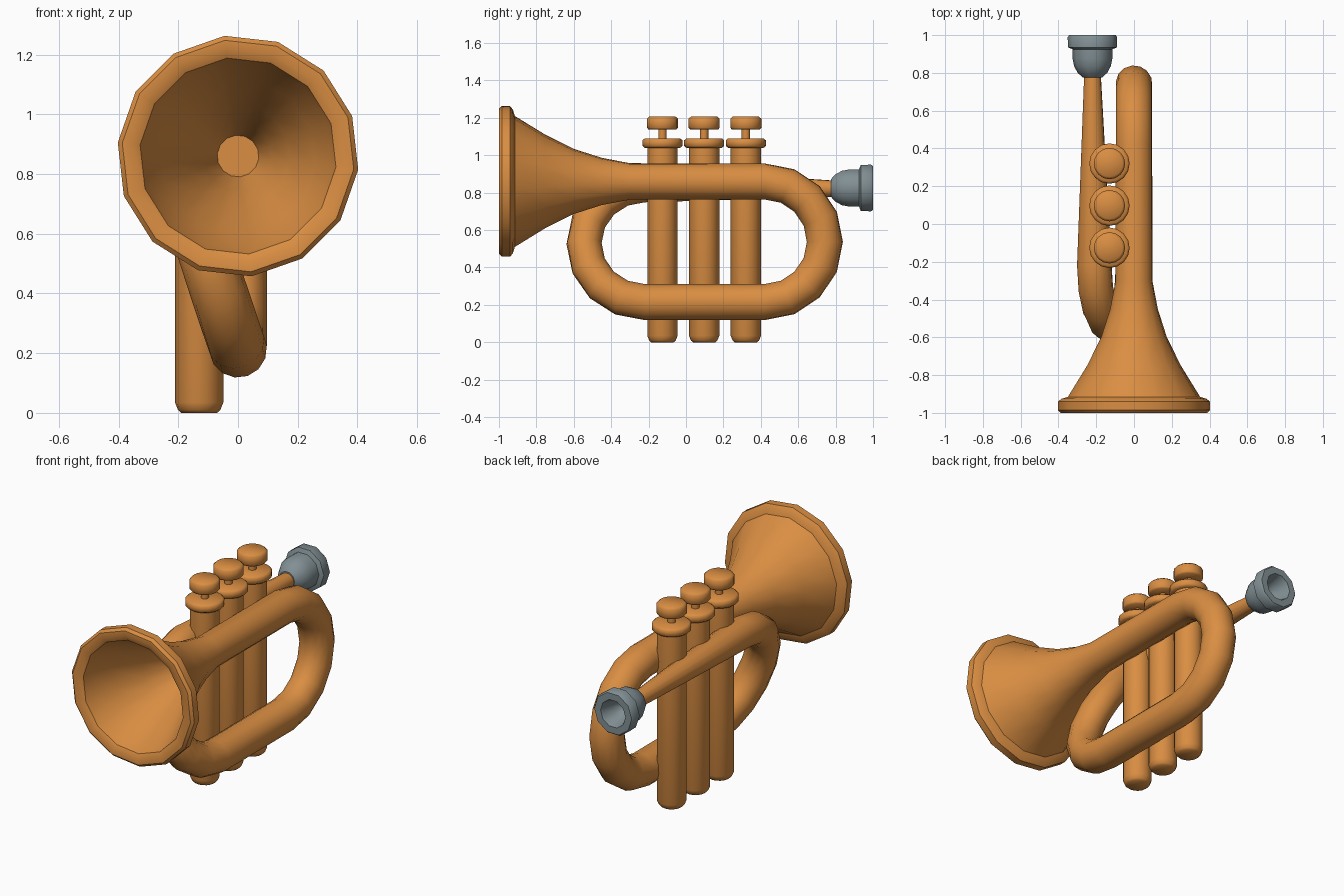
import bpy, bmesh, math
from mathutils import Vector

if "Cube" in bpy.data.objects:
    bpy.data.objects.remove(bpy.data.objects["Cube"])


def material(name, color):
    m = bpy.data.materials.new(name)
    m.diffuse_color = (*color, 1)
    m.use_nodes = True
    m.node_tree.nodes["Principled BSDF"].inputs["Base Color"].default_value = m.diffuse_color
    return m


BRASS = material("warm brass", (0.70, 0.27, 0.055))
STEEL = material("blue grey metal", (0.22, 0.275, 0.295))


def skin(name, rings, sides, mat, angle=40, phase=0.0):
    """Skin a closed surface over rings given as (centre, radius, direction)."""
    bm = bmesh.new()
    loops = []
    for centre, radius, direction in rings:
        t = Vector(direction).normalized()
        u = Vector((1, 0, 0))
        u = (u - t * u.dot(t)).normalized()
        v = t.cross(u)
        loops.append([bm.verts.new(Vector(centre) + radius * (
            u * math.cos(a) + v * math.sin(a)))
            for a in (2 * math.pi * i / sides + phase for i in range(sides))])
    for a, b in zip(loops, loops[1:]):
        for i in range(sides):
            j = (i + 1) % sides
            bm.faces.new((a[i], a[j], b[j], b[i]))
    bm.faces.new(loops[0][::-1])
    bm.faces.new(loops[-1])
    bmesh.ops.recalc_face_normals(bm, faces=bm.faces[:])
    mesh = bpy.data.meshes.new(name)
    bm.to_mesh(mesh)
    bm.free()
    mesh.materials.append(mat)
    obj = bpy.data.objects.new(name, mesh)
    bpy.context.collection.objects.link(obj)
    bpy.ops.object.select_all(action='DESELECT')
    obj.select_set(True)
    bpy.context.view_layer.objects.active = obj
    bpy.ops.object.shade_smooth_by_angle(angle=math.radians(angle))
    return obj


def lathe(name, origin, axis, profile, sides, mat, angle=40):
    """Turn a (distance, radius) profile around an axis."""
    o, d = Vector(origin), Vector(axis)
    return skin(name, [(o + d * h, r, d) for h, r in profile], sides, mat, angle)


# Bell: inside surface, rim, then the outside flare
BELL_Z, LOW_Z, PIPE_Z, PIPE_X = 0.86, 0.215, 0.84, -0.21
bell = [(-0.36, 0.07), (-0.50, 0.115), (-0.65, 0.175), (-0.82, 0.26),
        (-0.94, 0.315), (-0.985, 0.33), (-1.0, 0.36), (-1.0, 0.39),
        (-0.985, 0.405), (-0.94, 0.405), (-0.925, 0.385), (-0.915, 0.352),
        (-0.75, 0.25), (-0.60, 0.175), (-0.45, 0.127), (-0.30, 0.098)]
rings = [((0, y, BELL_Z), r, (0, 1, 0)) for y, r in bell]

# Rear bend: half circle down to the lower tube
N = 8
mid, rad = (BELL_Z + LOW_Z) / 2, (BELL_Z - LOW_Z) / 2
for i in range(N + 1):
    a = math.pi * i / N
    rings.append(((0, 0.42 + rad * math.sin(a), mid + rad * math.cos(a)), 0.097,
                  (0, math.cos(a), -math.sin(a))))

# Front bend: slanted half circle up to the lead pipe
rad = (PIPE_Z - LOW_Z) / 2
for i in range(N + 1):
    a = math.pi * i / N
    s = (1 - math.cos(a)) / 2
    rings.append(((PIPE_X * s, -0.22 - 0.325 * math.sin(a), LOW_Z + 2 * rad * s),
                  0.097 - 0.005 * s,
                  (PIPE_X / 2 * math.sin(a), -0.325 * math.cos(a), rad * math.sin(a))))

# Tapering lead pipe
rings.append(((-0.22, 0.82, 0.82), 0.043, (0, 1, 0)))
skin("bell_and_tubing", rings, 14, BRASS, phase=math.pi / 28)

# Mouthpiece with hollow cup
lathe("mouthpiece", (-0.22, 0, 0.825), (0, 1, 0),
      [(0.775, 0.05), (0.80, 0.078), (0.835, 0.097), (0.875, 0.105), (0.925, 0.105),
       (0.935, 0.13), (0.99, 0.131), (1.0, 0.123), (1.0, 0.082), (0.985, 0.075),
       (0.92, 0.06), (0.87, 0.035)], 10, STEEL)

# Three valves: casing, collar, stem and finger button
for n, y in enumerate((-0.126, 0.097, 0.32), 1):
    base = (-0.13, y, 0)
    for part, profile in (
        ("casing", [(0, 0.06), (0.01, 0.071), (0.035, 0.081), (1.05, 0.081)]),
        ("collar", [(1.04, 0.095), (1.05, 0.107), (1.08, 0.107), (1.09, 0.095)]),
        ("stem", [(1.08, 0.022), (1.15, 0.022)]),
        ("button", [(1.138, 0.075), (1.147, 0.083), (1.195, 0.083), (1.207, 0.07)]),
    ):
        lathe(f"valve_{part}_{n}", base, (0, 0, 1), profile, 16, BRASS, 50)
